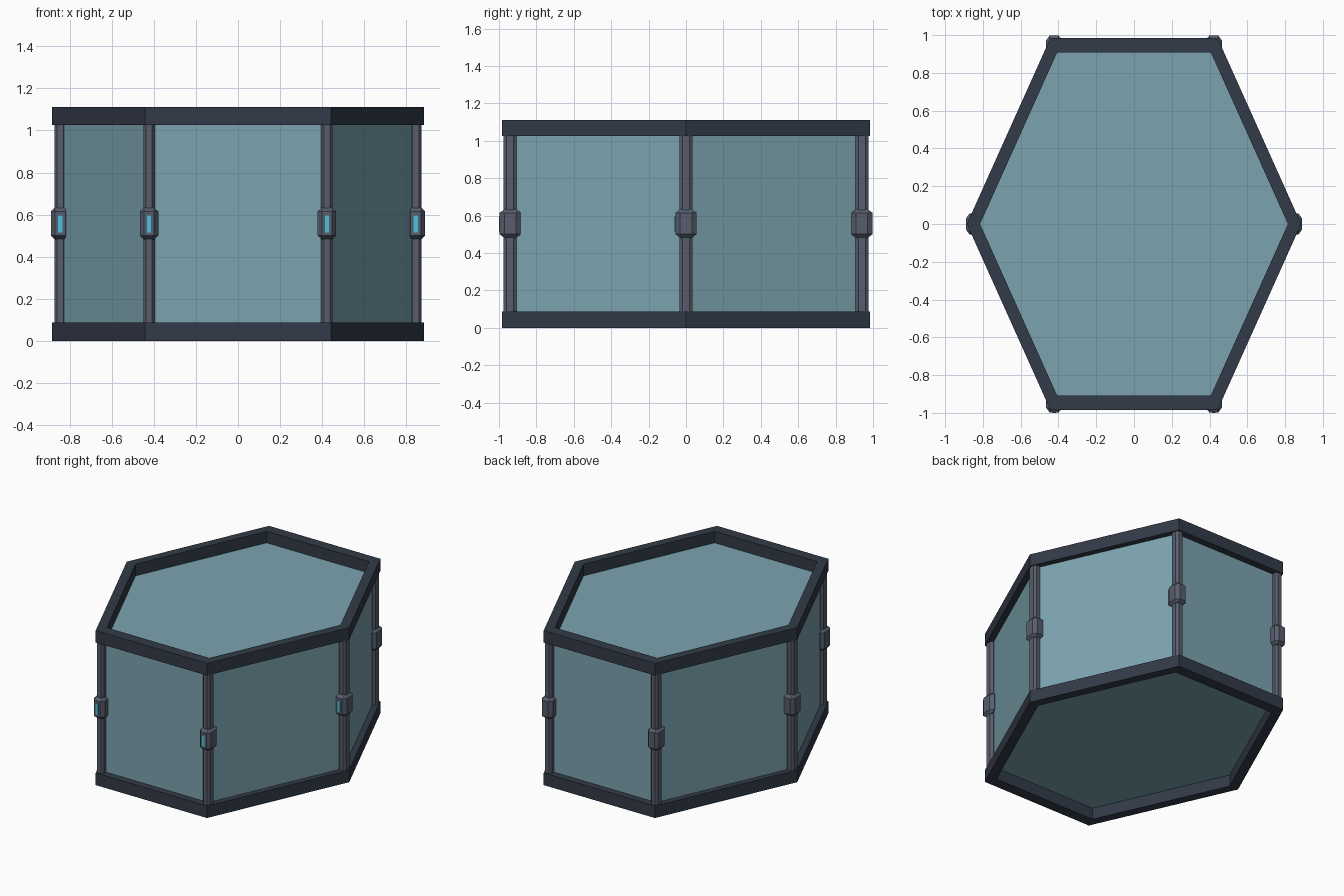
import bpy, bmesh
from math import cos, sin, pi

if "Cube" in bpy.data.objects:
    bpy.data.objects.remove(bpy.data.objects["Cube"])

STRETCH = 1.285  # the regular hexagon is elongated along y
POST_R = 0.845


def material(name, rgba):
    m = bpy.data.materials.new(name)
    m.diffuse_color = rgba
    m.use_nodes = True
    m.node_tree.nodes["Principled BSDF"].inputs["Base Color"].default_value = m.diffuse_color
    return m


FRAME = material("frame_dark", (0.032, 0.043, 0.065, 1))
METAL = material("metal_grey", (0.095, 0.11, 0.15, 1))
GLASS = material("glass_blue", (0.2, 0.37, 0.43, 0.85))
LIGHT = material("light_cyan", (0.07, 0.55, 0.75, 1))


def finish(bm, name, mat):
    bmesh.ops.recalc_face_normals(bm, faces=bm.faces)
    me = bpy.data.meshes.new(name)
    bm.to_mesh(me)
    bm.free()
    me.materials.append(mat)
    ob = bpy.data.objects.new(name, me)
    bpy.context.collection.objects.link(ob)
    return ob


def hexagon(r):
    return [(r * cos(i * pi / 3), r * sin(i * pi / 3) * STRETCH) for i in range(6)]


def hex_ring(name, r_in, r_out, z0, z1):
    bm = bmesh.new()
    loops = [[bm.verts.new((x, y, z)) for x, y in hexagon(r)]
             for r, z in ((r_out, z0), (r_out, z1), (r_in, z1), (r_in, z0))]
    for k in range(4):
        a, b = loops[k], loops[(k + 1) % 4]
        for i in range(6):
            j = (i + 1) % 6
            bm.faces.new((a[i], a[j], b[j], b[i]))
    return finish(bm, name, FRAME)


def box(name, loc, size, mat, bevel=0, vertical_only=False):
    bm = bmesh.new()
    bmesh.ops.create_cube(bm, size=1)
    bmesh.ops.scale(bm, vec=size, verts=bm.verts)
    if bevel:
        edges = [e for e in bm.edges if not vertical_only
                 or abs(e.verts[0].co.z - e.verts[1].co.z) > 0.01]
        bmesh.ops.bevel(bm, geom=edges, offset=bevel, segments=1, affect='EDGES')
    bmesh.ops.scale(bm, vec=(1, STRETCH, 1), verts=bm.verts)
    bmesh.ops.translate(bm, vec=loc, verts=bm.verts)
    return finish(bm, name, mat)


# Top and bottom frames
hex_ring("bottom_frame", 0.815, 0.885, 0, 0.087)
hex_ring("top_frame", 0.815, 0.885, 1.025, 1.112)

# Glass body, recessed inside the frames
bm = bmesh.new()
low = [bm.verts.new((x, y, 0.083)) for x, y in hexagon(0.84)]
high = [bm.verts.new((x, y, 1.029)) for x, y in hexagon(0.84)]
bm.faces.new(low[::-1])
bm.faces.new(high)
for i in range(6):
    j = (i + 1) % 6
    bm.faces.new((low[i], low[j], high[j], high[i]))
finish(bm, "glass_body", GLASS)

# Corner posts, each with a clamp and a front-facing light strip
for i, (x, y) in enumerate(hexagon(POST_R)):
    box(f"post_{i}", (x, y, 0.556), (0.055, 0.055, 0.95), METAL, 0.013, True)
    box(f"clamp_{i}", (x, y, 0.558), (0.088, 0.088, 0.154), METAL, 0.02)
    box(f"light_{i}", (x, y - 0.0565, 0.556), (0.02, 0.006, 0.08), LIGHT)
